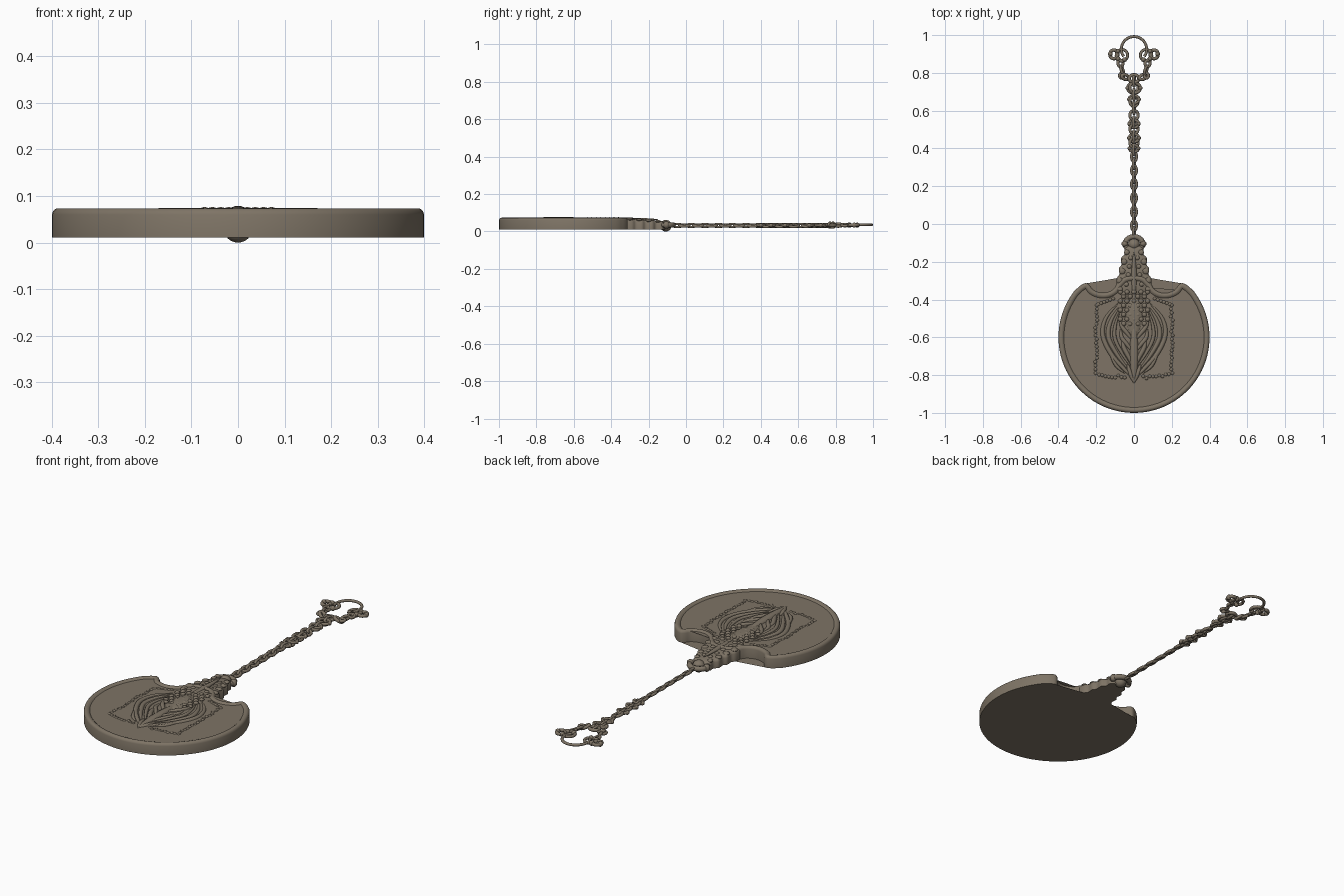
import bpy, bmesh, math, random
from mathutils import Vector, Matrix

if "Cube" in bpy.data.objects:
    bpy.data.objects.remove(bpy.data.objects["Cube"])

random.seed(4)
mat = bpy.data.materials.new("aged bronze")
mat.diffuse_color = (0.21, 0.175, 0.132, 1)
mat.use_nodes = True
mat.node_tree.nodes["Principled BSDF"].inputs["Base Color"].default_value = mat.diffuse_color


def finish(bm, name, angle=40):
    bmesh.ops.recalc_face_normals(bm, faces=bm.faces)
    me = bpy.data.meshes.new(name)
    bm.to_mesh(me)
    bm.free()
    me.materials.append(mat)
    ob = bpy.data.objects.new(name, me)
    bpy.context.collection.objects.link(ob)
    bpy.ops.object.select_all(action='DESELECT')
    ob.select_set(True)
    bpy.context.view_layer.objects.active = ob
    bpy.ops.object.shade_smooth_by_angle(angle=math.radians(angle))
    return ob


def spline(pts, n=8):
    """Catmull-Rom through the points."""
    p = [Vector(q) for q in pts]
    p = [2 * p[0] - p[1]] + p + [2 * p[-1] - p[-2]]
    out = []
    for i in range(1, len(p) - 2):
        a, b, c, d = p[i - 1:i + 3]
        for k in range(n):
            t = k / n
            out.append(0.5 * (2 * b + (c - a) * t + (2 * a - 5 * b + 4 * c - d) * t * t
                              + (3 * b - a - 3 * c + d) * t ** 3))
    return out + [p[-2]]


def ring_strip(bm, a, b):
    n = len(a)
    for i in range(n):
        bm.faces.new((a[i], a[(i + 1) % n], b[(i + 1) % n], b[i]))


def plate(name, half, levels):
    """Mirrored outline, stacked as inset loops (inset, z)."""
    loop = half + [Vector((-p.x, p.y)) for p in reversed(half[1:-1])]
    n = len(loop)
    bm = bmesh.new()
    rows = []
    for inset, z in levels:
        row = []
        for i, p in enumerate(loop):
            t = (loop[(i + 1) % n] - loop[i - 1]).normalized()
            row.append(bm.verts.new((p.x - t.y * inset, p.y + t.x * inset, z)))
        rows.append(row)
    for a, b in zip(rows, rows[1:]):
        ring_strip(bm, a, b)
    bm.faces.new(rows[0])
    bm.faces.new(rows[-1])
    caps = [f for f in bm.faces if len(f.verts) > 4]
    bmesh.ops.triangulate(bm, faces=caps)
    return finish(bm, name)


def sweep(bm, pts, w, h, z, taper=True, sides=10):
    """Flattened tube along an xy path; tapered to both ends for leaves."""
    path = spline(pts)
    n = len(path)
    rows = []
    for i, p in enumerate(path):
        t = (path[min(i + 1, n - 1)] - path[max(i - 1, 0)]).normalized()
        k = 0.12 + 0.88 * math.sin(math.pi * i / (n - 1)) ** 0.7 if taper else 1
        row = []
        for j in range(sides):
            a = 2 * math.pi * j / sides
            c, s = math.cos(a) * w * k, math.sin(a) * h * k
            row.append(bm.verts.new((p.x + t.y * c, p.y - t.x * c, z + s)))
        rows.append(row)
    for a, b in zip(rows, rows[1:]):
        ring_strip(bm, a, b)
    bm.faces.new(rows[0])
    bm.faces.new(rows[-1])


def bead(bm, x, y, z, r, h):
    bmesh.ops.create_uvsphere(bm, u_segments=10, v_segments=6, radius=1,
                              matrix=Matrix.Translation((x, y, z)) @ Matrix.Diagonal((r, r, h, 1)))


def link(bm, x, y, z, rx, ry, minor, tilt=0, spin=0, zs=1):
    """Oval ring; tilt turns it about the chain direction."""
    m = (Matrix.Translation((x, y, z)) @ Matrix.Diagonal((1, 1, zs, 1))
         @ Matrix.Rotation(spin, 4, 'Z') @ Matrix.Rotation(tilt, 4, 'Y'))
    rows = []
    for i in range(20):
        a = 2 * math.pi * i / 20
        ca, sa = math.cos(a), math.sin(a)
        row = []
        for j in range(8):
            b = 2 * math.pi * j / 8
            c = minor * math.cos(b)
            row.append(bm.verts.new(m @ Vector(((rx + c) * ca, (ry + c) * sa, minor * math.sin(b)))))
        rows.append(row)
    for i in range(20):
        ring_strip(bm, rows[i], rows[(i + 1) % 20])


# Notched disc with raised rim
arc = [Vector((0.4 * math.sin(a), -0.6 - 0.4 * math.cos(a)))
       for a in [math.radians(k * 4) for k in range(32)]]
notch = spline([(0.318, -0.357), (0.285, -0.327), (0.255, -0.313), (0.234, -0.325), (0.215, -0.348),
                (0.18, -0.362), (0.145, -0.362), (0.11, -0.345), (0.085, -0.31), (0.05, -0.28), (0, -0.27)], 4)
plate("pendant_disc", arc + notch,
      [(0, .011), (0, .060), (.003, .068), (.009, .073), (.016, .0735), (.023, .0715), (.029, .066), (.036, .066)])

# Stepped neck above the disc
neck = spline([(0, -.42), (.06, -.40), (.09, -.34), (.092, -.29), (.078, -.268), (.08, -.235), (.066, -.215),
               (.068, -.18), (.05, -.16), (.05, -.13), (.03, -.115), (0, -.11)], 4)
ob = plate("pendant_neck", neck, [(0, .011), (0, .055), (.004, .063), (.012, .069)])
for v in ob.data.vertices:
    if v.co.z > .05:
        v.co.z -= max(0, v.co.y + .33) * .07

# Lumpy scrolls on the neck
bm = bmesh.new()
for y, x, r in [(-.345, .075, .017), (-.30, .075, .018), (-.25, .062, .018), (-.20, .052, .017),
                (-.15, .038, .015), (-.32, .04, .013), (-.27, .03, .014), (-.225, .025, .013),
                (-.18, .018, .013), (-.37, .055, .013)]:
    for s in (-1, 1):
        bead(bm, s * x, y, .066 - max(0, y + .33) * .07, r, .009)
sweep(bm, [(0, -.46), (0, -.3), (0, -.15)], .014, .01, .064)
finish(bm, "neck_scrolls")

# Leaf bundle in relief on the disc
bm = bmesh.new()
for s in (-1, 1):
    for pts, w in [
        ([(.085, -.42), (.15, -.50), (.165, -.59), (.12, -.69), (.05, -.77), (.01, -.81)], .012),
        ([(.08, -.44), (.125, -.52), (.135, -.60), (.09, -.69), (.03, -.77)], .012),
        ([(.075, -.46), (.10, -.54), (.10, -.61), (.06, -.69), (.012, -.76)], .010),
        ([(.07, -.55), (.065, -.60), (.035, -.64), (.004, -.68)], .011),
        ([(.06, -.60), (.055, -.65), (.03, -.70), (.006, -.75)], .012),
        ([(.075, -.49), (.065, -.54), (.035, -.58), (.003, -.62)], .011),
        ([(.14, -.64), (.10, -.74), (.05, -.79)], .009),
        ([(.035, -.74), (.02, -.79), (0, -.84)], .011),
    ]:
        sweep(bm, [(s * x, y) for x, y in pts], w, .009, .066)
sweep(bm, [(0, -.52), (0, -.68), (0, -.845)], .022, .013, .066)
sweep(bm, [(0, -.38), (0, -.47), (0, -.60)], .045, .010, .066)
finish(bm, "leaf_relief")

# Seed grains on the bud and the dotted border
bm = bmesh.new()
for r in range(8):
    y = -.36 - r * .024
    for x in ((.02, .055) if r % 2 else (.0, .037, .072)):
        for s in ((-1, 1) if x else (1,)):
            bead(bm, s * x, y, .068, .013, .0085)
for s in (-1, 1):
    for i in range(19):
        bead(bm, s * (.20 + random.uniform(-.006, .006)), -.43 - i * .02, .066, .009, .004)
    for i in range(9):
        bead(bm, s * (.185 - i * .017), -.795 - random.uniform(0, .015) - i * .001, .066, .009, .004)
    for i in range(6):
        bead(bm, s * (.19 - i * .016), -.425 + i * .006, .066, .009, .004)
finish(bm, "seed_grains")

# Hanging ring and ball
bm = bmesh.new()
link(bm, 0, -.105, .035, .046, .038, .014)
for s in (-1, 1):
    bead(bm, s * .048, -.105, .035, .018, .02)
bmesh.ops.create_uvsphere(bm, u_segments=20, v_segments=12, radius=.031,
                          matrix=Matrix.Translation((0, -.108, .031)))
finish(bm, "hanging_ring", 60)

# Long chain: links alternate their tilt and widen upward
bm = bmesh.new()
y, i = -.045, 0
while y < .76:
    big = y > .38
    rx = .023 if big else .014
    if i % 2:
        link(bm, 0, y, .032, rx, .026, .008, .3)
    else:
        link(bm, 0, y, .032, .011, .028, .008, 1.2, 0, .8)
    y += .0365
    i += 1
for y, r in [(.40, .023), (.455, .026), (.53, .025), (.66, .026), (.72, .034)]:
    link(bm, 0, y, .033, r, r * .8, .008)
    for s in (-1, 1):
        bead(bm, s * r, y, .033, .011, .011)
finish(bm, "long_chain", 60)

# Two short strands and clasp clusters
bm = bmesh.new()
link(bm, 0, .77, .034, .026, .02, .009)
for s in (-1, 1):
    link(bm, s * .047, .778, .034, .021, .012, .009, .5, s * .4)
    link(bm, s * .066, .785, .034, .011, .013, .008)
    link(bm, s * .063, .815, .034, .008, .024, .008, .9, -s * .3)
    link(bm, s * .072, .85, .034, .014, .018, .008, .3, -s * .2)
    link(bm, s * .064, .893, .034, .030, .031, .008)
    link(bm, s * .107, .898, .034, .021, .023, .009)
    for dx, dy in [(.125, .90), (.085, .915), (.085, .875), (.05, .87)]:
        bead(bm, s * dx, dy, .034, .013, .014)
finish(bm, "clasp_strands", 60)

# Open top hoop
bm = bmesh.new()
hoop = [(.067 * math.cos(a), .925 + .067 * math.sin(a))
        for a in [math.radians(-35 + 250 * k / 16) for k in range(17)]]
sweep(bm, hoop, .0075, .007, .036, taper=False)
finish(bm, "top_hoop", 60)
